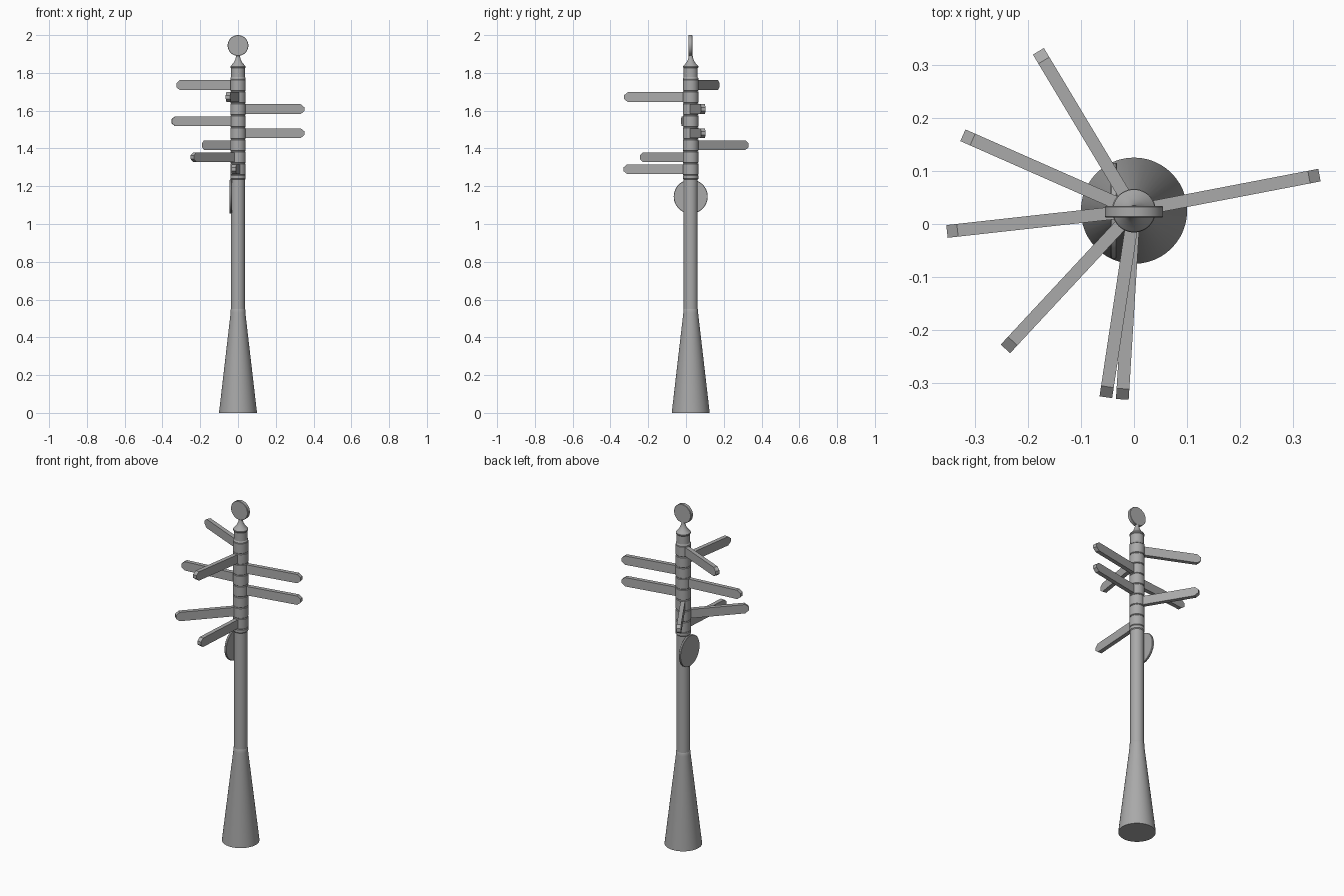
import bpy, bmesh, math
from mathutils import Matrix, Vector

cube = bpy.data.objects.get("Cube")
if cube:
    bpy.data.objects.remove(cube)

AXIS_Y = 0.025
grey = bpy.data.materials.new("painted grey metal")
grey.use_nodes = True
COLOR = (0.4, 0.4, 0.4, 1)
grey.diffuse_color = COLOR
grey.node_tree.nodes["Principled BSDF"].inputs["Base Color"].default_value = COLOR


def finish(name, bm, matrix, smooth=False):
    bmesh.ops.recalc_face_normals(bm, faces=bm.faces)
    mesh = bpy.data.meshes.new(name)
    bm.to_mesh(mesh)
    bm.free()
    mesh.materials.append(grey)
    obj = bpy.data.objects.new(name, mesh)
    bpy.context.collection.objects.link(obj)
    obj.matrix_world = matrix
    if smooth:
        bpy.ops.object.select_all(action="DESELECT")
        obj.select_set(True)
        bpy.context.view_layer.objects.active = obj
        bpy.ops.object.shade_smooth_by_angle(angle=math.radians(30))
    return obj


def lathe(name, profile, matrix, sides=48):
    """Closed solid of revolution from (radius, height) pairs."""
    bm = bmesh.new()
    rings = [[bm.verts.new((r * math.cos(math.tau * i / sides),
                            r * math.sin(math.tau * i / sides), z))
              for i in range(sides)] for r, z in profile]
    for a, b in zip(rings, rings[1:]):
        for i in range(sides):
            j = (i + 1) % sides
            bm.faces.new((a[i], a[j], b[j], b[i]))
    bm.faces.new(rings[0])
    bm.faces.new(rings[-1])
    return finish(name, bm, matrix, True)


def disc(name, center, radius, thickness, turn):
    h, e = thickness / 2, 0.002
    profile = [(radius - e, -h), (radius, e - h), (radius, h - e), (radius - e, h)]
    return lathe(name, profile, Matrix.Translation(center) @ turn)


axis = Matrix.Translation((0, AXIS_Y, 0))

# Flared foot and slim shaft
lathe("flared_base", [(0.1, 0), (0.1, 0.005), (0.039, 0.53), (0.039, 0.545),
                      (0.037, 0.55)], axis)
lathe("shaft", [(0.037, 0.54), (0.037, 1.8)], axis)
lathe("lower_collar", [(0.037, 1.235), (0.041, 1.24), (0.041, 1.256), (0.037, 1.26)], axis)

# Cap with a concave neck
lathe("cap", [(0.04, 1.766), (0.04, 1.772), (0.037, 1.777), (0.037, 1.825), (0.04, 1.829),
              (0.04, 1.835), (0.034, 1.842), (0.023, 1.855), (0.015, 1.87),
              (0.011, 1.885), (0.01, 1.9)], axis)
disc("top_roundel", (0, AXIS_Y - 0.002, 1.945), 0.055, 0.022, Matrix.Rotation(math.pi / 2, 4, "X"))
disc("side_roundel", (-0.038, AXIS_Y, 1.145), 0.09, 0.012, Matrix.Rotation(math.pi / 2, 4, "Y"))

# Pointed finger signs, each on its own sleeve, listed bottom to top by tip position
TIPS = [(-0.022, -0.33), (-0.242, -0.235), (-0.18, 0.325), (0.349, 0.092),
        (-0.352, -0.014), (0.349, 0.092), (-0.053, -0.326), (-0.322, 0.167)]
HALF_H, HALF_W, POINT = 0.026, 0.012, 0.02
for n, (x, y) in enumerate(TIPS):
    z = 1.29 + n * 0.0636
    h = 0.031
    lathe(f"sleeve_{n + 1}", [(0.038, z - h), (0.041, z - h + 0.003),
                              (0.041, z + h - 0.003), (0.038, z + h)], axis)
    reach = Vector((x, y - AXIS_Y)).length
    outline = [(0.02, -HALF_H), (reach - POINT, -HALF_H), (reach, -0.01),
               (reach, 0.01), (reach - POINT, HALF_H), (0.02, HALF_H)]
    bm = bmesh.new()
    face = bm.faces.new([bm.verts.new((u, -HALF_W, v)) for u, v in outline])
    side = bmesh.ops.extrude_face_region(bm, geom=[face])["geom"]
    bmesh.ops.translate(bm, vec=(0, 2 * HALF_W, 0),
                        verts=[v for v in side if isinstance(v, bmesh.types.BMVert)])
    turn = Matrix.Rotation(math.atan2(y - AXIS_Y, x), 4, "Z")
    finish(f"finger_sign_{n + 1}", bm, Matrix.Translation((0, AXIS_Y, z)) @ turn)
